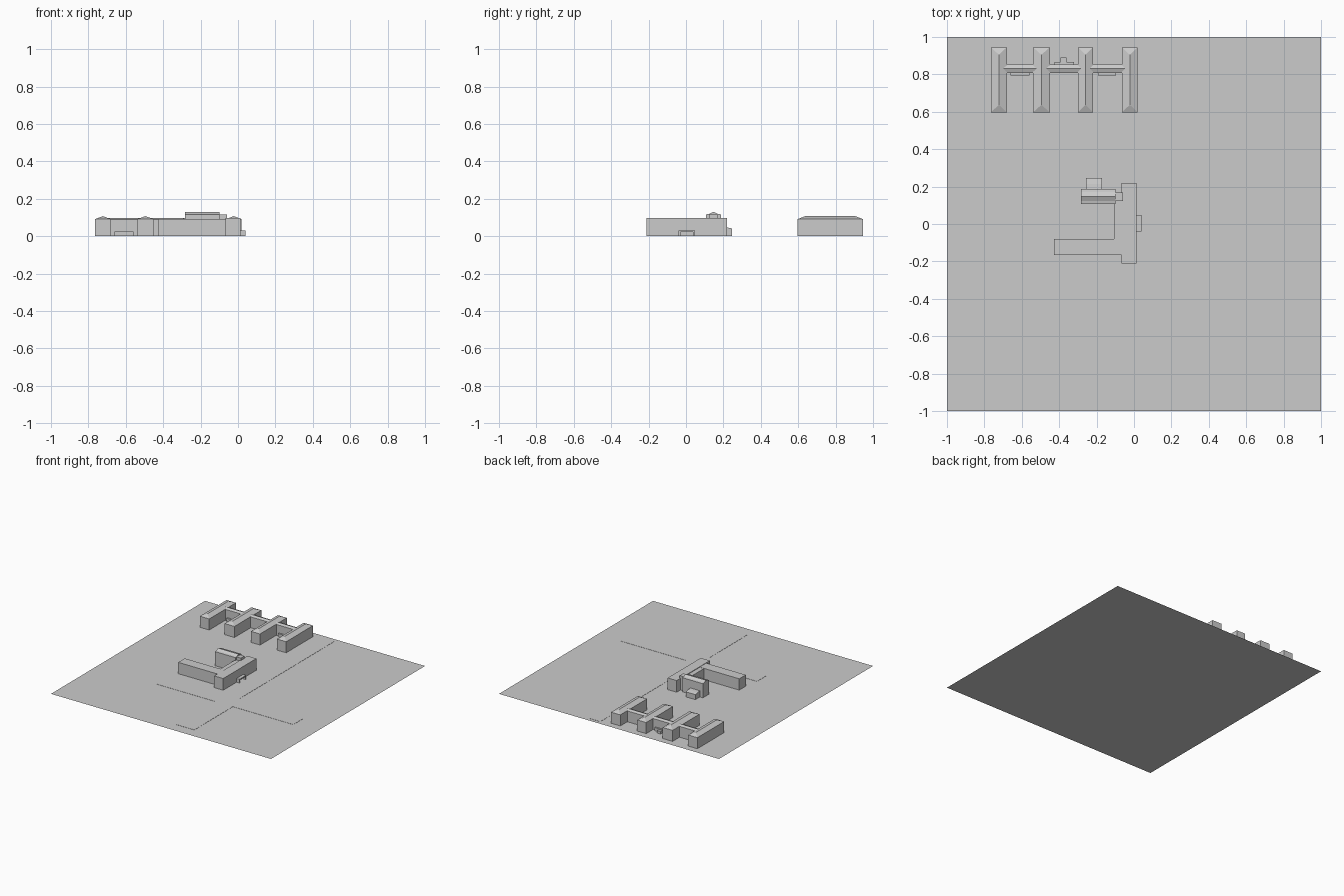
import bpy

if "Cube" in bpy.data.objects:
    bpy.data.objects.remove(bpy.data.objects["Cube"])


def mesh(name, verts, faces):
    me = bpy.data.meshes.new(name)
    me.from_pydata(verts, [], faces)
    me.update()
    ob = bpy.data.objects.new(name, me)
    bpy.context.collection.objects.link(ob)
    return ob


def box(name, x0, x1, y0, y1, z1, z0=0.0):
    v = [(x, y, z) for z in (z0, z1) for x, y in ((x0, y0), (x1, y0), (x1, y1), (x0, y1))]
    f = [(3, 2, 1, 0), (4, 5, 6, 7)] + [(i, (i + 1) % 4, (i + 1) % 4 + 4, i + 4) for i in range(4)]
    return mesh(name, v, f)


def prism_x(name, x0, x1, profile):
    # extrude a (y, z) profile, counter-clockwise seen from +x
    n = len(profile)
    v = [(x, y, z) for x in (x0, x1) for y, z in profile]
    f = [tuple(range(n - 1, -1, -1)), tuple(range(n, 2 * n))]
    f += [(i, (i + 1) % n, (i + 1) % n + n, i + n) for i in range(n)]
    return mesh(name, v, f)


def hip_block(name, x0, x1, y0, y1, eave, ridge, inset):
    xm = (x0 + x1) / 2
    v = [(x, y, z) for z in (0, eave) for x, y in ((x0, y0), (x1, y0), (x1, y1), (x0, y1))]
    v += [(xm, y0 + inset, ridge), (xm, y1 - inset, ridge)]
    f = [(3, 2, 1, 0)] + [(i, (i + 1) % 4, (i + 1) % 4 + 4, i + 4) for i in range(4)]
    f += [(4, 5, 8), (5, 6, 9, 8), (6, 7, 9), (7, 4, 8, 9)]
    return mesh(name, v, f)


# Ground sheet
mesh("ground", [(-1, -1, 0), (1, -1, 0), (1, 1, 0), (-1, 1, 0)], [(0, 1, 2, 3)])

# Flat street strips
STREET = 0.0015
box("north_street", 0.10, 0.20, -0.28, 0.97, STREET)
box("south_street", 0.08, 0.24, -0.91, -0.41, STREET)
box("cross_street", -0.45, 0.79, -0.41, -0.28, STREET)

# Rear complex: four hip-roofed wings
wings = [(-0.765, -0.680), (-0.540, -0.450), (-0.300, -0.218), (-0.065, 0.020)]
for i, (a, b) in enumerate(wings):
    hip_block(f"rear_wing_{i + 1}", a, b, 0.597, 0.945, 0.091, 0.107, 0.04)

# Gabled links joining the wings
for i in range(3):
    a, b = wings[i][1], wings[i + 1][0]
    prism_x(f"rear_link_{i + 1}", a - 0.018, b + 0.018,
            [(0.808, 0), (0.854, 0), (0.854, 0.089), (0.831, 0.098), (0.808, 0.089)])

# Low porches on the links
box("left_link_porch", -0.660, -0.560, 0.795, 0.812, 0.026)
box("right_link_porch", -0.192, -0.096, 0.795, 0.812, 0.026)
box("middle_link_porch", -0.425, -0.322, 0.85, 0.867, 0.026)
box("middle_link_entry", -0.392, -0.360, 0.86, 0.890, 0.02)

# Main building: long front block, west wing, corridor
H = 0.096
box("main_block", -0.068, 0.014, -0.212, 0.218, H)
box("west_wing", -0.428, -0.06, -0.165, -0.080, H - 0.003)
box("corridor", -0.107, -0.06, -0.10, 0.168, H - 0.005)

# North hall with raised ridge, hallway link and lean-to annex
prism_x("north_hall", -0.284, -0.098,
        [(0.107, 0), (0.187, 0), (0.187, 0.116), (0.170, 0.119),
         (0.147, 0.130), (0.124, 0.119), (0.107, 0.116)])
box("hall_link", -0.11, -0.06, 0.122, 0.168, 0.116)
prism_x("hall_annex", -0.257, -0.171,
        [(0.18, 0), (0.245, 0), (0.245, 0.041), (0.215, 0.048), (0.18, 0.052)])

# Open entrance canopy on the east side
box("canopy_roof", 0.01, 0.041, -0.039, 0.047, 0.031, 0.023)
for y in (-0.039, 0.038):
    box("canopy_side", 0.01, 0.041, y, y + 0.009, 0.023)
